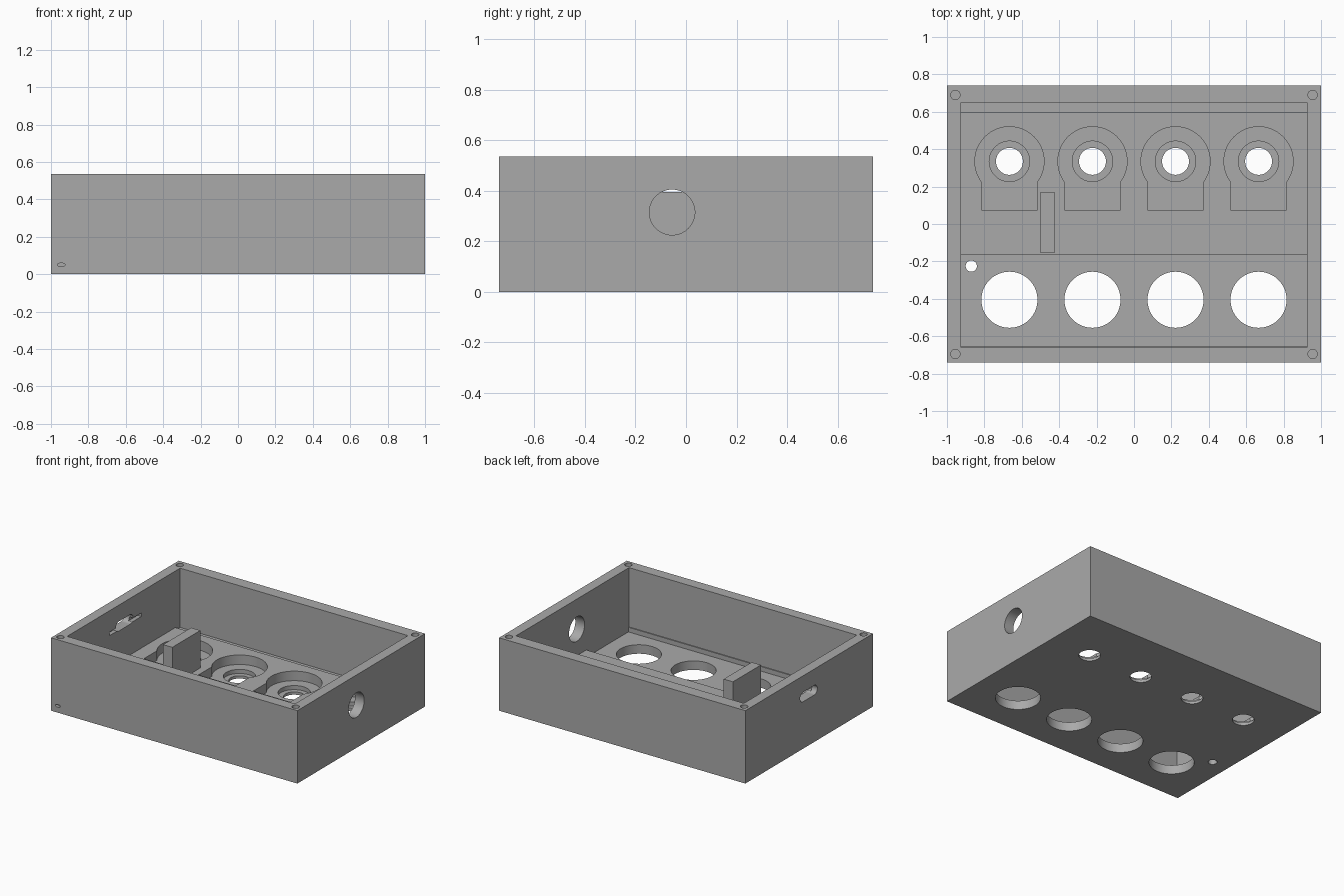
import bpy, bmesh
from mathutils import Matrix, Vector

old = bpy.data.objects.get("Cube")
if old:
    bpy.data.objects.remove(old, do_unlink=True)

grey = bpy.data.materials.new("plain grey")
grey.use_nodes = True
colour = (0.4, 0.4, 0.4, 1)
grey.diffuse_color = colour
grey.node_tree.nodes["Principled BSDF"].inputs["Base Color"].default_value = colour


def finish(name, bm):
    bmesh.ops.recalc_face_normals(bm, faces=bm.faces)
    mesh = bpy.data.meshes.new(name)
    bm.to_mesh(mesh)
    bm.free()
    mesh.materials.append(grey)
    ob = bpy.data.objects.new(name, mesh)
    bpy.context.scene.collection.objects.link(ob)
    return ob


def box(name, x, y, z):
    bm = bmesh.new()
    size = Matrix.Diagonal((x[1] - x[0], y[1] - y[0], z[1] - z[0], 1))
    mid = Vector((x[0] + x[1], y[0] + y[1], z[0] + z[1])) / 2
    bmesh.ops.create_cube(bm, size=1, matrix=Matrix.Translation(mid) @ size)
    return finish(name, bm)


def cylinder(name, centre, r, depth, axis="Z", stretch=1):
    bm = bmesh.new()
    turn = Matrix.Rotation(1.5707963, 4, "Y") if axis == "X" else Matrix()
    if axis == "Y":
        turn = Matrix.Rotation(1.5707963, 4, "X")
    mat = Matrix.Translation(centre) @ turn @ Matrix.Diagonal((1, stretch, 1, 1))
    bmesh.ops.create_cone(bm, cap_ends=True, segments=64, radius1=r, radius2=r,
                          depth=depth, matrix=mat)
    return finish(name, bm)


def prism(name, points, x):
    """Extrude a y-z profile along x."""
    bm = bmesh.new()
    face = bm.faces.new([bm.verts.new((x[0], y, z)) for y, z in points])
    out = bmesh.ops.extrude_face_region(bm, geom=[face])
    moved = [v for v in out["geom"] if isinstance(v, bmesh.types.BMVert)]
    bmesh.ops.translate(bm, verts=moved, vec=(x[1] - x[0], 0, 0))
    return finish(name, bm)


def cut(target, cutter):
    mod = target.modifiers.new("cut", "BOOLEAN")
    mod.operation = "DIFFERENCE"
    mod.solver = "EXACT"
    mod.object = cutter
    bpy.context.view_layer.update()
    done = bpy.data.meshes.new_from_object(
        target.evaluated_get(bpy.context.evaluated_depsgraph_get()))
    target.modifiers.clear()
    target.data = done
    bpy.data.objects.remove(cutter, do_unlink=True)


TOP, SLAB, FLOOR, LEDGE = 0.535, 0.12, 0.066, 0.1
body = box("enclosure_body", (-1, 1), (-0.74, 0.74), (0, TOP))

# Cavity with a low front floor, raised rear slab and narrow ledges
cavity = [(-0.66, 0.7), (-0.66, LEDGE), (-0.653, LEDGE), (-0.653, FLOOR),
          (-0.165, FLOOR), (-0.165, SLAB), (0.595, SLAB), (0.595, LEDGE),
          (0.65, LEDGE), (0.65, 0.7)]
cut(body, prism("cavity_cutter", cavity, (-0.925, 0.925)))

# Four columns: large front hole, keyhole pocket, counterbore, small hole
for i in range(4):
    x, y = -0.666 + 0.444 * i, 0.335
    cut(body, cylinder("large_hole", (x, -0.405, 0), 0.15, 0.3))
    cut(body, cylinder("pocket_round", (x, y, 0.15), 0.185, 0.2))
    cut(body, box("pocket_tail", (x - 0.15, x + 0.15), (0.075, y), (0.05, 0.25)))
    cut(body, cylinder("counterbore", (x, y, 0.12), 0.108, 0.2))
    cut(body, cylinder("small_hole", (x, y, 0), 0.072, 0.3))

# Indicator hole in the floor and screw holes in the rim
cut(body, cylinder("indicator_hole", (-0.87, -0.225, 0), 0.03, 0.3))
for x in (-0.955, 0.955):
    for y in (-0.695, 0.69):
        cut(body, cylinder("screw_hole", (x, y, TOP), 0.025, 0.5))

# Round socket in one side wall
cut(body, cylinder("socket_hole", (1, -0.055, 0.315), 0.09, 0.3, "X"))

# Rounded port and circuit board groove in the other side wall
for y in (-0.06, 0.07):
    cut(body, cylinder("port_end", (-1, y, 0.38), 0.035, 0.3, "X"))
cut(body, box("port_middle", (-1.1, -0.85), (-0.06, 0.07), (0.345, 0.415)))
cut(body, box("board_groove", (-0.955, -0.9), (-0.17, 0.2), (0.352, 0.378)))

# Small dimple low on the front
cut(body, cylinder("front_dimple", (-0.945, -0.74, 0.05), 0.02, 0.04, "Y", 0.5))

# Upright support for the circuit board
support = box("board_support", (-0.5, -0.425), (-0.155, 0.17), (SLAB - 0.02, 0.395))

# Smooth round walls, keep sharp edges
bpy.ops.object.select_all(action="DESELECT")
for ob in (body, support):
    ob.select_set(True)
bpy.context.view_layer.objects.active = body
bpy.ops.object.shade_smooth_by_angle(angle=0.5)
